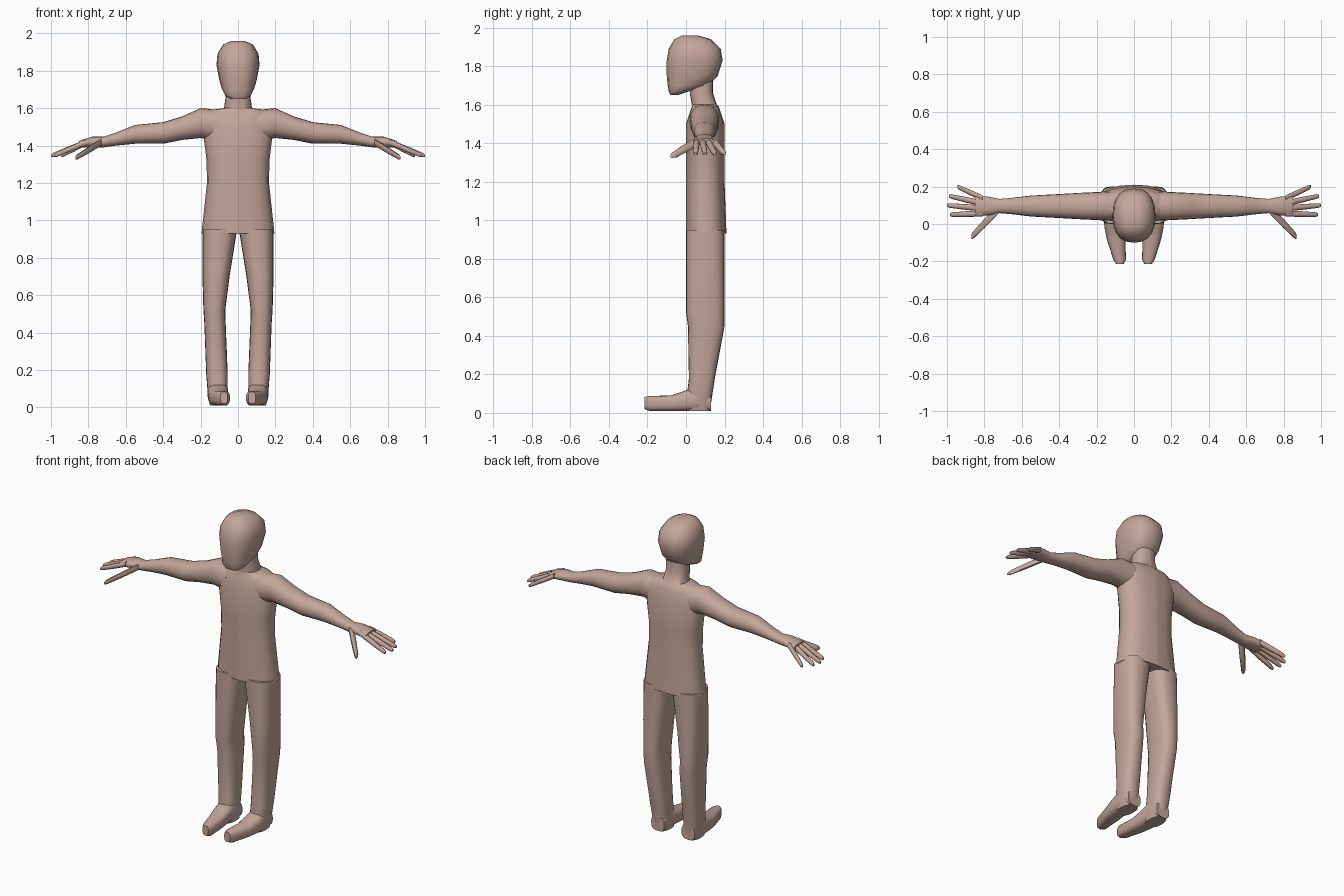
import bpy
import bmesh
from math import cos, sin, tau, radians
from mathutils import Vector

if "Cube" in bpy.data.objects:
    bpy.data.objects.remove(bpy.data.objects["Cube"], do_unlink=True)

skin = bpy.data.materials.new("skin")
skin.use_nodes = True
colour = (0.55, 0.38, 0.32, 1)
skin.diffuse_color = colour
skin.node_tree.nodes["Principled BSDF"].inputs["Base Color"].default_value = colour


def squircle(angle, power):
    """Point on a rounded-square outline of half size one."""
    def soften(value):
        size = abs(value) ** (2 / power)
        return size if value > 0 else -size
    return soften(cos(angle)), soften(sin(angle))


def place(axis, along, u, v):
    """Turn ring coordinates into a point, for a loft along the given axis."""
    points = {"x": (along, u, v), "y": (u, along, v), "z": (u, v, along)}
    return Vector(points[axis])


def loft(name, axis, sections, sides=20, power=2.4, mirror=False):
    """Skin rings given as (position, u min, u max, v min, v max) along an axis."""
    bm = bmesh.new()
    rings = []
    for along, u_min, u_max, v_min, v_max in sections:
        ring = []
        for i in range(sides):
            a, b = squircle(tau * i / sides, power)
            u = (u_min + u_max + a * (u_max - u_min)) / 2
            v = (v_min + v_max + b * (v_max - v_min)) / 2
            ring.append(bm.verts.new(place(axis, along, u, v)))
        rings.append(ring)
    for low, high in zip(rings, rings[1:]):
        for i in range(sides):
            j = (i + 1) % sides
            bm.faces.new((low[i], low[j], high[j], high[i]))
    bm.faces.new(rings[0])
    bm.faces.new(rings[-1])
    bmesh.ops.recalc_face_normals(bm, faces=bm.faces)
    mesh = bpy.data.meshes.new(name)
    bm.to_mesh(mesh)
    bm.free()
    mesh.materials.append(skin)
    mesh.shade_smooth()
    mesh.set_sharp_from_angle(angle=radians(50))
    obj = bpy.data.objects.new(name, mesh)
    bpy.context.collection.objects.link(obj)
    if mirror:
        modifier = obj.modifiers.new("mirror", "MIRROR")
        modifier.use_mirror_merge = False
    return obj


def body_ring(height, half_width, front=0, back=0.2):
    """Ring that is symmetric about the centre plane."""
    return height, -half_width, half_width, front, back


def leg_ring(height, inner, outer, front=0, back=0.2):
    return height, inner, outer, front, back


def foot_ring(along, centre, half_width, top, sole=0.01):
    return along, centre - half_width, centre + half_width, sole, top


def arm_ring(reach, half_depth, bottom, top, centre=0.096):
    return reach, centre - half_depth, centre + half_depth, bottom, top


def finger(name, base, tip, wide=0.016, thick=0.016):
    """Tapering finger between two points."""
    rings = []
    for t, size in ((0, 1), (0.5, 0.95), (0.93, 0.75), (1, 0.45)):
        c = base.lerp(tip, t)
        u, v = wide * size, thick * size
        rings.append((c.x, c.y - u, c.y + u, c.z - v, c.z + v))
    loft(name, "x", rings, sides=10, mirror=True)


# Torso and neck: hips, waist, chest, flat shoulders, then the neck
torso = loft("torso", "z", [
    body_ring(0.93, 0.195, back=0.21),
    body_ring(1.2, 0.166),
    body_ring(1.32, 0.168),
    body_ring(1.5, 0.19),
    body_ring(1.56, 0.185, front=0.02, back=0.18),
    body_ring(1.59, 0.15, front=0.03, back=0.17),
    body_ring(1.6, 0.075, front=0.03, back=0.16),
    body_ring(1.66, 0.066, front=0.02, back=0.14),
    body_ring(1.74, 0.066, front=0.02, back=0.14),
])
# Crisp centre line down the chest and spine
for edge in torso.data.edges:
    ends = [torso.data.vertices[i].co for i in edge.vertices]
    edge.use_edge_sharp |= all(abs(co.x) < 0.001 for co in ends)

# Head, with the jaw jutting forward of the neck
loft("head", "z", [
    body_ring(1.65, 0.04, front=-0.08, back=-0.04),
    body_ring(1.67, 0.07, front=-0.09, back=0.02),
    body_ring(1.7, 0.085, front=-0.095, back=0.12),
    body_ring(1.75, 0.1, front=-0.1, back=0.165),
    body_ring(1.83, 0.115, front=-0.1, back=0.19),
    body_ring(1.89, 0.11, front=-0.09, back=0.18),
    body_ring(1.94, 0.08, front=-0.06, back=0.13),
    body_ring(1.96, 0.035, front=-0.02, back=0.06),
])

# Legs, tapering from the hip to the ankle
loft("leg", "z", [
    leg_ring(0.95, 0.005, 0.19),
    leg_ring(0.7, 0.045, 0.19),
    leg_ring(0.52, 0.068, 0.185),
    leg_ring(0.45, 0.066, 0.18, front=0.01),
    leg_ring(0.18, 0.055, 0.17, front=0.015, back=0.15),
    leg_ring(0.05, 0.055, 0.16, back=0.13),
    leg_ring(0.01, 0.06, 0.15, back=0.13),
], power=2.6, mirror=True)

# Feet, from heel to toe
loft("foot", "y", [
    foot_ring(0.13, centre=0.105, half_width=0.045, top=0.1),
    foot_ring(0.06, centre=0.108, half_width=0.055, top=0.14),
    foot_ring(-0.02, centre=0.104, half_width=0.054, top=0.11),
    foot_ring(-0.08, centre=0.096, half_width=0.05, top=0.09),
    foot_ring(-0.19, centre=0.077, half_width=0.034, top=0.088),
    foot_ring(-0.215, centre=0.075, half_width=0.02, top=0.083, sole=0.02),
], power=2.8, mirror=True)

# Arms from shoulder to knuckles
loft("arm", "x", [
    arm_ring(0.1, 0.08, bottom=1.42, top=1.59),
    arm_ring(0.2, 0.075, bottom=1.44, top=1.6),
    arm_ring(0.3, 0.07, bottom=1.43, top=1.555),
    arm_ring(0.4, 0.064, bottom=1.41, top=1.525),
    arm_ring(0.55, 0.056, bottom=1.41, top=1.51),
    arm_ring(0.65, 0.044, bottom=1.4, top=1.47),
    arm_ring(0.72, 0.038, bottom=1.39, top=1.447),
    arm_ring(0.78, 0.05, bottom=1.39, top=1.447),
    arm_ring(0.85, 0.055, bottom=1.39, top=1.425),
], power=2.2, mirror=True)

# Four fingers fanning out from the palm, the middle ones longest
names = ("index_finger", "middle_finger", "ring_finger", "little_finger")
for i, (name, reach) in enumerate(zip(names, (0.985, 1, 0.99, 0.945))):
    base = Vector((0.81, 0.056 + 0.027 * i, 1.418))
    tip = Vector((reach, 0.05 + 0.05 * i, 1.345))
    finger(name, base, tip)

# Thumbs, splayed forward
finger("thumb", Vector((0.73, 0.075, 1.418)), Vector((0.87, -0.07, 1.333)),
       wide=0.026, thick=0.02)
